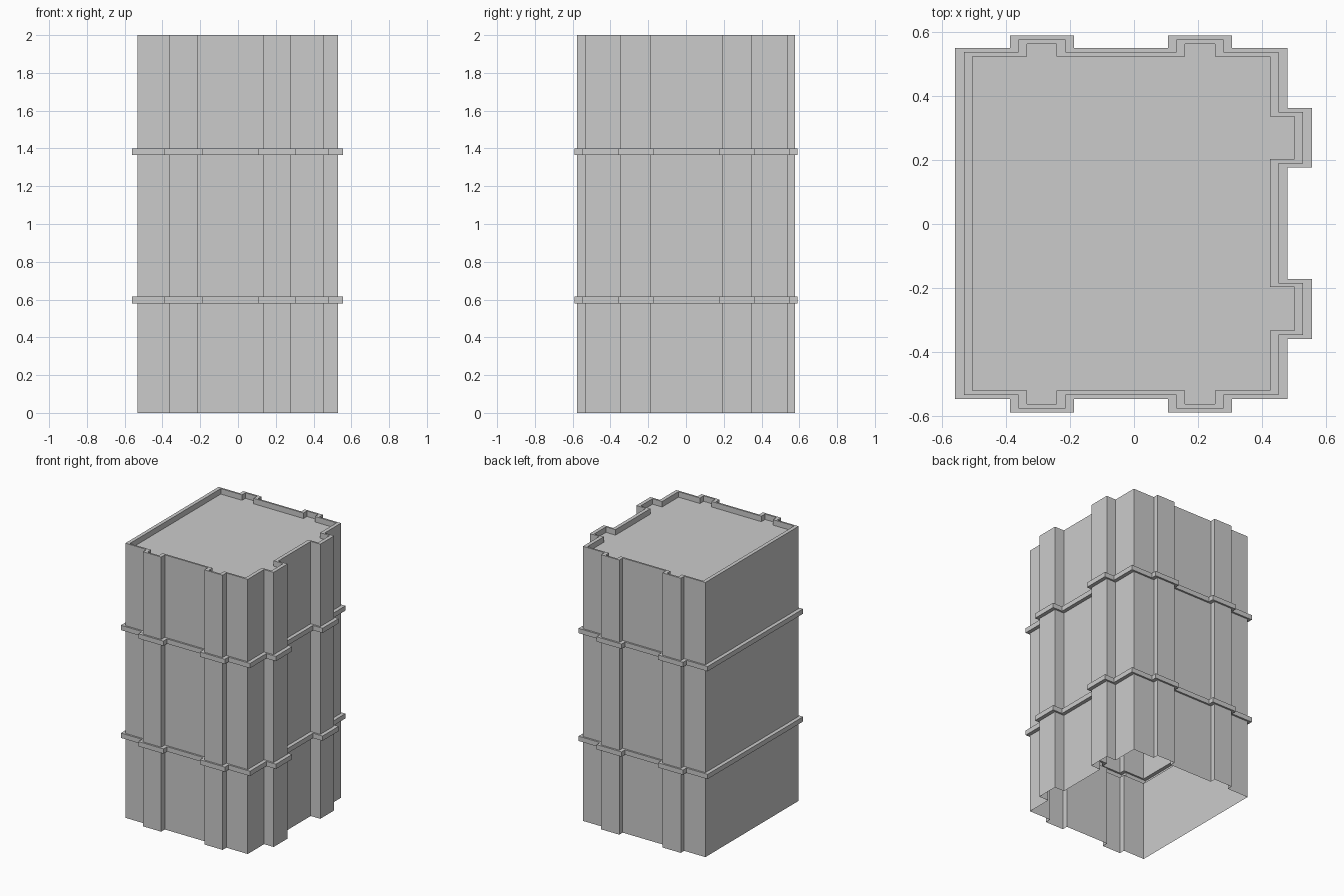
import bpy, bmesh

if "Cube" in bpy.data.objects:
    bpy.data.objects.remove(bpy.data.objects["Cube"])

# Building footprint, counter-clockwise from the front left corner
XL, XR, XP = -0.533, 0.453, 0.53       # left wall, right wall, right pilaster face
YF, YB, YP = -0.535, 0.538, 0.577      # front wall, back wall, pilaster face
FRONT_BAYS = [(-0.362, -0.215), (0.133, 0.28)]
RIGHT_BAYS = [(-0.347, -0.185), (0.19, 0.35)]

outline = [(XL, YF)]
for a, b in FRONT_BAYS:
    outline += [(a, YF), (a, -YP), (b, -YP), (b, YF)]
outline.append((XR, YF))
for a, b in RIGHT_BAYS:
    outline += [(XR, a), (XP, a), (XP, b), (XR, b)]
outline.append((XR, YB))
for a, b in reversed(FRONT_BAYS):
    outline += [(b, YB), (b, YP), (a, YP), (a, YB)]
outline.append((XL, YB))


def offset(points, dx, dy):
    """Push the axis-aligned outline outward by dx and dy."""
    result = []
    n = len(points)
    for i, (x, y) in enumerate(points):
        sx = sy = 0
        for p, q in ((points[i - 1], points[i]), (points[i], points[(i + 1) % n])):
            if abs(p[0] - q[0]) < 1e-6:
                sx = 1 if q[1] > p[1] else -1
            else:
                sy = -1 if q[0] > p[0] else 1
        result.append((x + sx * dx, y + sy * dy))
    return result


# Wall profile: height and offset step (1 = ledge, -1 = inside of the parapet)
profile = [(0, 0)]
for low, high in ((0.58, 0.615), (1.365, 1.4)):
    profile += [(low, 0), (low, 1), (high, 1), (high, 0)]
profile += [(2.0, 0), (2.0, -1), (1.96, -1)]

# Open-bottomed shell with ledges, parapet and recessed roof
bm = bmesh.new()
rings = [[bm.verts.new((x, y, z)) for x, y in offset(outline, 0.027 * k, 0.013 * k)]
         for z, k in profile]
n = len(outline)
for lower, upper in zip(rings, rings[1:]):
    for i in range(n):
        j = (i + 1) % n
        bm.faces.new((lower[i], lower[j], upper[j], upper[i]))
bm.faces.new(rings[-1])

mesh = bpy.data.meshes.new("building_shell")
bm.to_mesh(mesh)
bm.free()
bpy.context.collection.objects.link(bpy.data.objects.new("building_shell", mesh))
